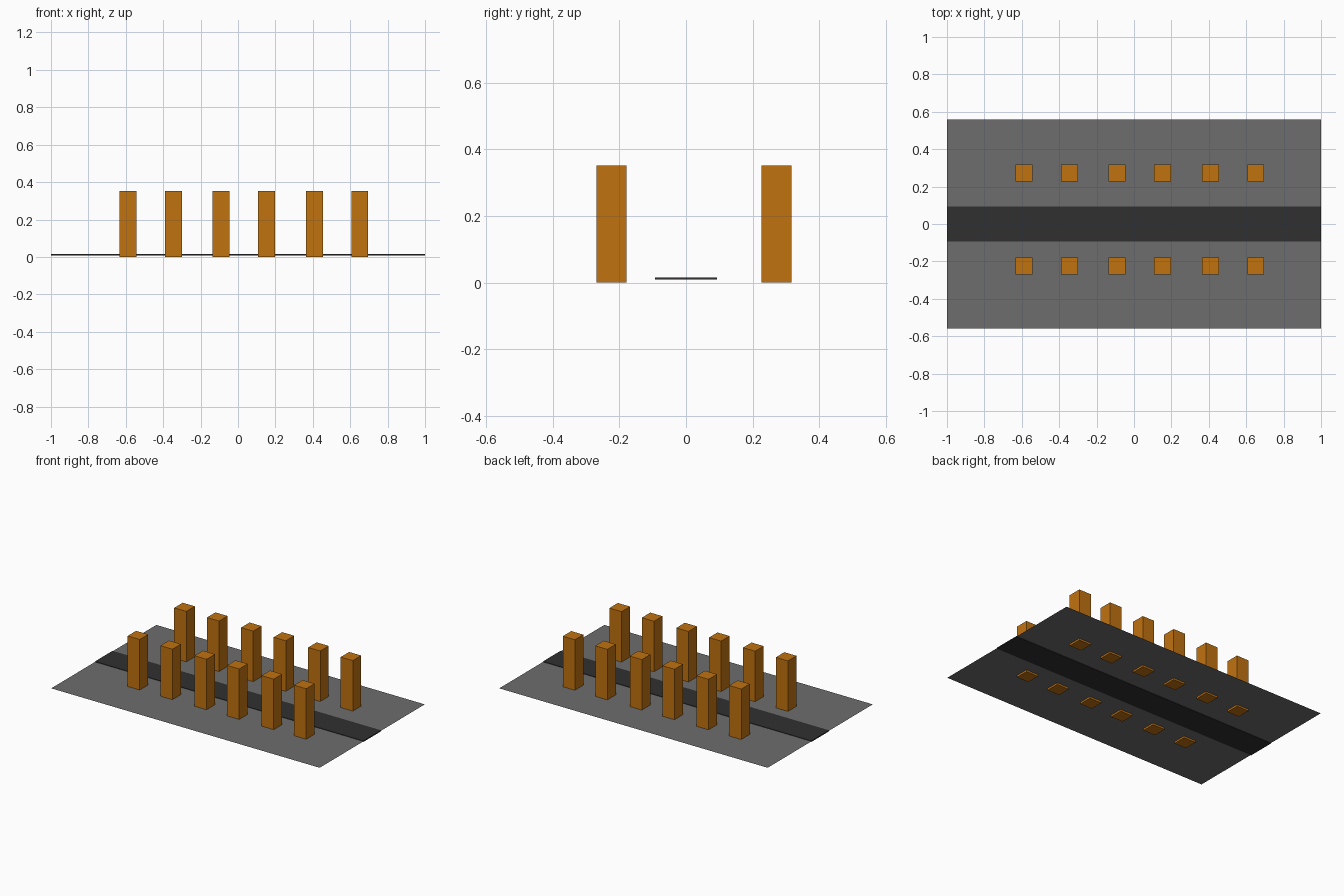
import bpy

if "Cube" in bpy.data.objects:
    bpy.data.objects.remove(bpy.data.objects["Cube"])


def material(name, rgb):
    m = bpy.data.materials.new(name)
    m.diffuse_color = (*rgb, 1)
    m.use_nodes = True
    m.node_tree.nodes["Principled BSDF"].inputs["Base Color"].default_value = m.diffuse_color
    return m


def box(name, center, size, mat):
    bpy.ops.mesh.primitive_cube_add(size=1, location=center)
    o = bpy.context.object
    o.name = name
    o.scale = size
    bpy.ops.object.transform_apply(location=False, rotation=False, scale=True)
    o.data.materials.append(mat)
    return o


paving = material("paving_grey", (0.15, 0.155, 0.15))
asphalt = material("asphalt_dark", (0.03, 0.03, 0.03))
orange = material("block_orange", (0.53, 0.17, 0.005))

# Thin ground sheet, level with the middle of the road slab
bpy.ops.mesh.primitive_plane_add(size=1, location=(0, 0, 0.012))
ground = bpy.context.object
ground.name = "ground"
ground.scale = (2, 1.118, 1)
bpy.ops.object.transform_apply(location=False, rotation=False, scale=True)
ground.data.materials.append(paving)

# Road slab running the full length
box("road", (0, 0, 0.012), (2, 0.187, 0.007), asphalt)

# Two rows of tall building blocks along the road
HEIGHT = 0.352
for side, y in (("front", -0.224), ("back", 0.272)):
    for i, x in enumerate((-0.589, -0.345, -0.091, 0.152, 0.409, 0.651)):
        box(f"{side}_building_{i + 1}", (x, y, HEIGHT / 2), (0.09, 0.09, HEIGHT), orange)
